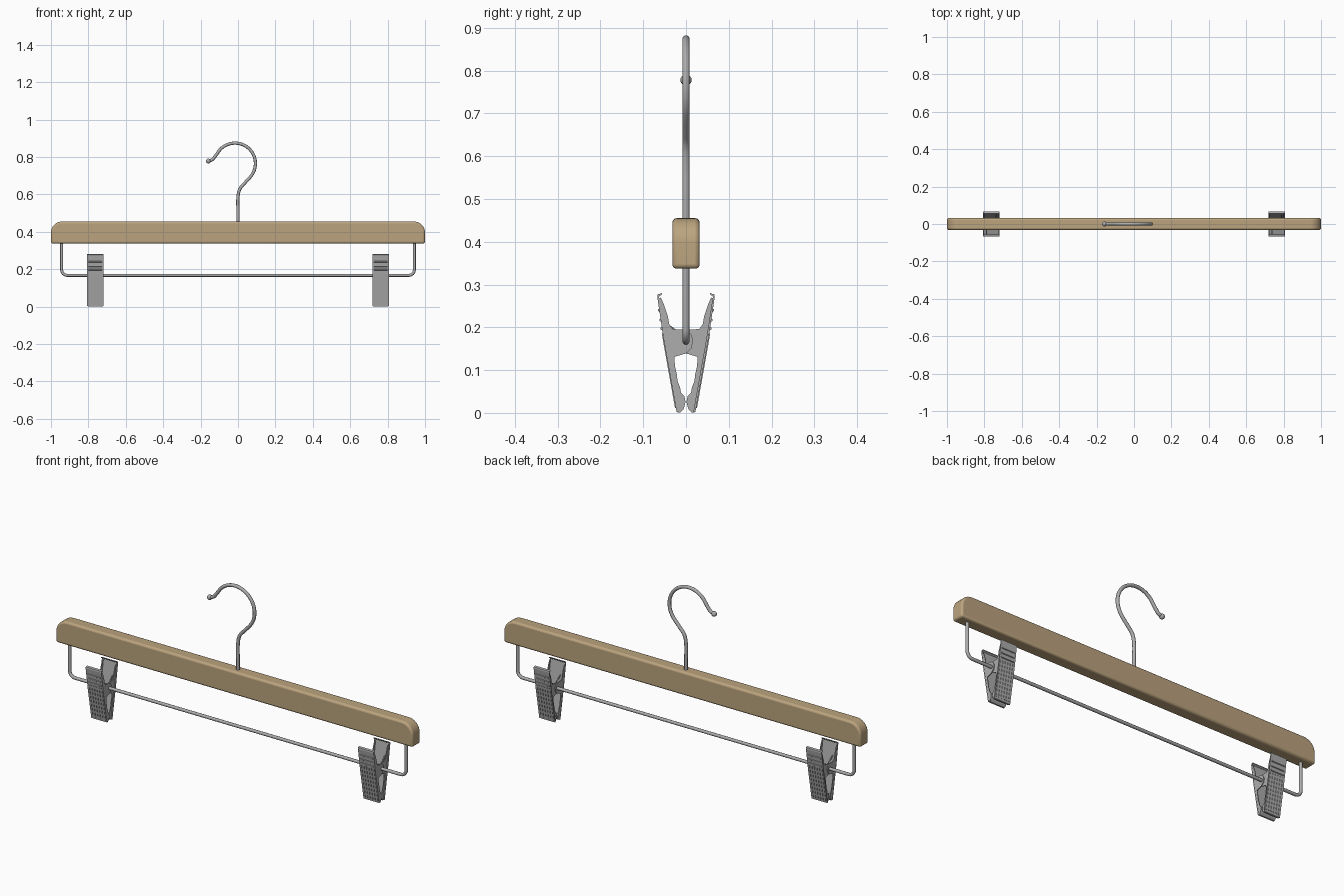
import bpy, bmesh, math
from mathutils import Vector

if "Cube" in bpy.data.objects:
    bpy.data.objects.remove(bpy.data.objects["Cube"])


def material(name, col):
    m = bpy.data.materials.new(name)
    m.diffuse_color = (*col, 1)
    m.use_nodes = True
    m.node_tree.nodes["Principled BSDF"].inputs["Base Color"].default_value = m.diffuse_color
    return m


WOOD = material("tan wood", (0.50, 0.37, 0.21))
METAL = material("grey metal", (0.42, 0.42, 0.42))


def finish(name, bm, mat):
    bmesh.ops.recalc_face_normals(bm, faces=bm.faces)
    me = bpy.data.meshes.new(name)
    bm.to_mesh(me)
    bm.free()
    me.materials.append(mat)
    ob = bpy.data.objects.new(name, me)
    bpy.context.collection.objects.link(ob)
    return ob


def select(ob):
    bpy.ops.object.select_all(action='DESELECT')
    ob.select_set(True)
    bpy.context.view_layer.objects.active = ob


def smooth(ob, deg=35):
    select(ob)
    bpy.ops.object.shade_smooth_by_angle(angle=math.radians(deg))


def prism(bm, pts, depth):
    """Extrude a closed loop of 3D points along the depth vector."""
    f = bm.faces.new([bm.verts.new(p) for p in pts])
    r = bmesh.ops.extrude_face_region(bm, geom=[f])
    bmesh.ops.translate(bm, vec=depth,
                        verts=[v for v in r['geom'] if isinstance(v, bmesh.types.BMVert)])


def arc(cx, cz, r, a0, a1, n):
    return [(cx + r * math.cos(math.radians(a0 + (a1 - a0) * i / n)),
             cz + r * math.sin(math.radians(a0 + (a1 - a0) * i / n))) for i in range(n + 1)]


def tube(name, pts, radius, kind='POLY'):
    cu = bpy.data.curves.new(name, 'CURVE')
    cu.dimensions = '3D'
    cu.bevel_depth, cu.bevel_resolution, cu.use_fill_caps = radius, 3, True
    sp = cu.splines.new(kind)
    if kind == 'BEZIER':
        sp.bezier_points.add(len(pts) - 1)
        for b, p in zip(sp.bezier_points, pts):
            b.co = p
            b.handle_left_type = b.handle_right_type = 'AUTO'
        cu.resolution_u = 4
    else:
        sp.points.add(len(pts) - 1)
        for b, p in zip(sp.points, pts):
            b.co = (*p, 1)
    cu.materials.append(METAL)
    ob = bpy.data.objects.new(name, cu)
    bpy.context.collection.objects.link(ob)
    select(ob)
    bpy.ops.object.convert(target='MESH')
    smooth(bpy.context.object, 50)


# wooden bar: rounded upper ends, softened edges
bm = bmesh.new()
profile = [(-1, 0.337), (1, 0.337)] + arc(0.94, 0.395, 0.06, 0, 90, 8) + arc(-0.94, 0.395, 0.06, 90, 180, 8)
prism(bm, [(x, -0.032, z) for x, z in profile], (0, 0.064, 0))
bar = finish("wooden_bar", bm, WOOD)
bev = bar.modifiers.new("soft edges", 'BEVEL')
bev.width, bev.segments, bev.limit_method, bev.angle_limit = 0.01, 3, 'ANGLE', math.radians(40)
smooth(bar)

# hanging hook with ball tip
hook = [(0, 0.44), (0, 0.51), (0, 0.585), (0.009, 0.627), (0.034, 0.658)]
hook += arc(-0.016, 0.765, 0.109, -38, 150, 14)
hook += [(-0.127, 0.797), (-0.139, 0.785), (-0.155, 0.779)]
tube("hook", [(x, 0, z) for x, z in hook], 0.0085, 'BEZIER')
bm = bmesh.new()
bmesh.ops.create_uvsphere(bm, u_segments=16, v_segments=10, radius=0.013)
bmesh.ops.translate(bm, vec=(-0.158, 0, 0.778), verts=bm.verts)
smooth(finish("hook_tip", bm, METAL), 60)

# lower wire rail
rail = [(-0.943, 0.35)] + arc(-0.913, 0.197, 0.03, 180, 270, 6) + arc(0.913, 0.197, 0.03, 270, 360, 6) + [(0.943, 0.35)]
tube("wire_rail", [(x, 0, z) for x, z in rail], 0.008)

# clips: side cheek profile (y, z) of one half
CHEEK = [(0.022, 0.004), (0.051, 0.17), (0.065, 0.262), (0.059, 0.27), (0.051, 0.252),
         (0.043, 0.228), (0.039, 0.207), (0.031, 0.196), (0, 0.194), (-0.012, 0.184),
         (-0.017, 0.168), (-0.012, 0.15), (0, 0.139), (0.027, 0.131), (0.026, 0.11),
         (0.021, 0.088), (0.020, 0.075), (0.014, 0.06), (0.012, 0.048), (0.004, 0.039),
         (0.001, 0.026), (0.005, 0.01), (0.013, 0.002)]
OUTER = [(0.022, 0.002), (0.052, 0.17), (0.067, 0.27), (0.066, 0.277), (0.056, 0.28),
         (0.056, 0.277), (0.063, 0.272), (0.047, 0.17), (0.017, 0.002)]
JAW = [(0.02, 0.001), (0.013, 0.001), (0.005, 0.01), (0.001, 0.026), (0.004, 0.039),
       (0.007, 0.037), (0.005, 0.026), (0.008, 0.012), (0.014, 0.005), (0.02, 0.005)]
HALF_W = 0.044


def plate_y(z):
    """Outer surface of the pressed plate at height z."""
    return 0.022 + (z - 0.002) * 0.03 / 0.168 if z < 0.17 else 0.052 + (z - 0.17) * 0.15


def clip_half(name, cx, s, inset):
    bm = bmesh.new()

    def slab(pts, x0, x1):
        prism(bm, [(cx + x0, s * y, z) for y, z in pts], (x1 - x0, 0, 0))

    slab(OUTER, -HALF_W, HALF_W)
    slab(JAW, -HALF_W + 0.004, HALF_W - 0.004)
    w = HALF_W - inset
    slab(CHEEK, -w, -w + 0.004)
    slab(CHEEK, w - 0.004, w)
    # long pressed ribs
    for i in range(6):
        x = -0.035 + i * 0.014
        line = [0.012, 0.17, 0.185]
        rib = [(plate_y(z) + 0.002, z) for z in line] + [(plate_y(z) - 0.002, z) for z in reversed(line)]
        slab(rib, x - 0.0035, x + 0.0035)
    # finger grip ridges
    for z in (0.197, 0.217, 0.24):
        slab([(plate_y(z) - 0.002, z - 0.005), (plate_y(z) + 0.003, z - 0.002),
              (plate_y(z) + 0.003, z + 0.002), (plate_y(z) - 0.002, z + 0.005)], -0.036, 0.036)
    finish(name, bm, METAL)


for side, cx in (("left", -0.763), ("right", 0.763)):
    clip_half(side + "_clip_front", cx, -1, 0.0005)
    clip_half(side + "_clip_back", cx, 1, 0.005)
    # torsion spring coiled round the rail, with its two legs
    turns, n = 5, 60
    coil = [(cx - 0.025 + 0.05 * i / n,
             0.015 * math.cos(2 * math.pi * turns * i / n),
             0.167 + 0.015 * math.sin(2 * math.pi * turns * i / n)) for i in range(n + 1)]
    coil = [(cx - 0.025, -0.05, 0.21)] + coil + [(cx + 0.025, 0.05, 0.21)]
    tube(side + "_clip_spring", coil, 0.003)
